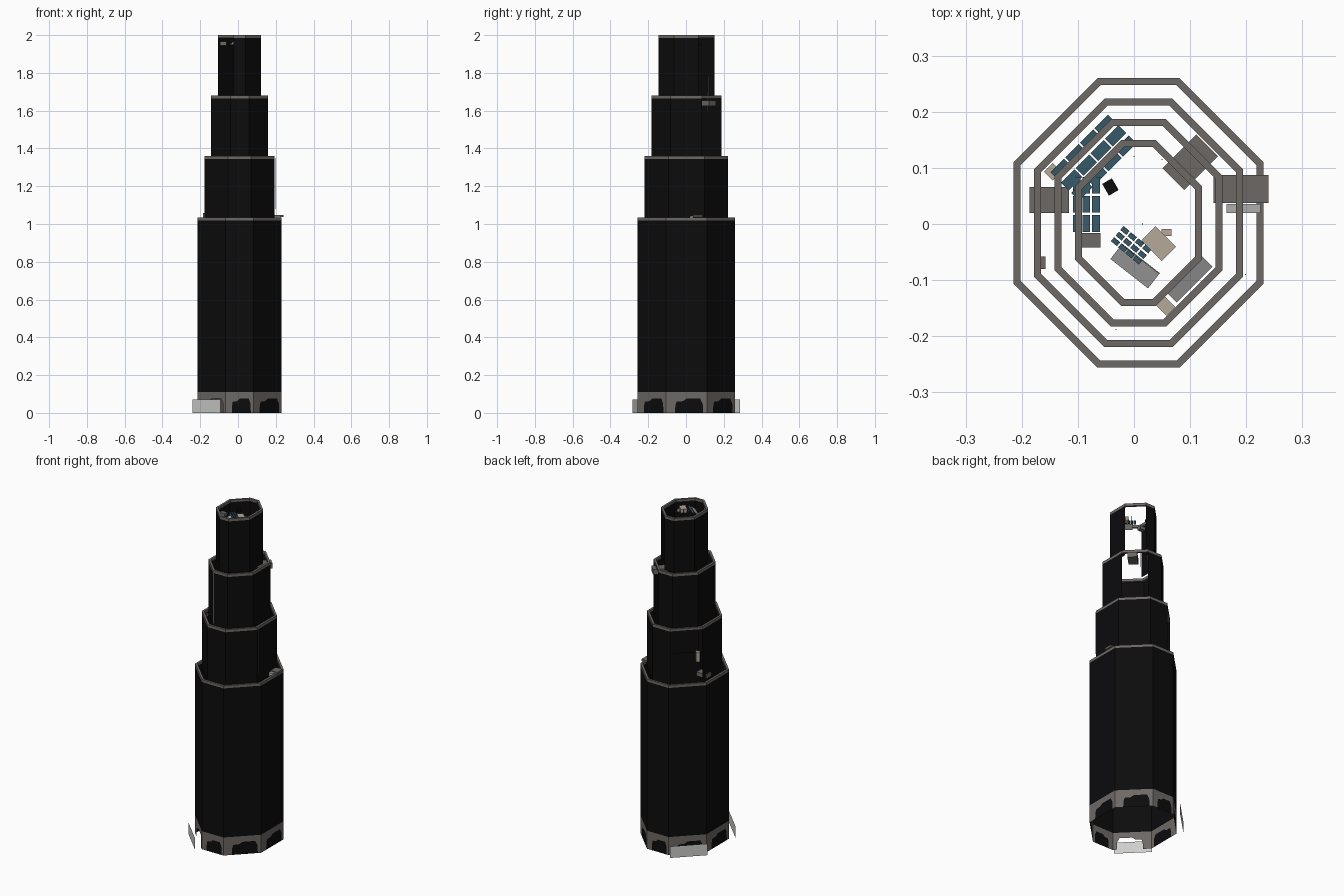
import bpy, bmesh, math
from mathutils import Vector, Matrix

if "Cube" in bpy.data.objects:
    bpy.data.objects.remove(bpy.data.objects["Cube"])

CX, CY = 0.008, 0.002


def mat(name, rgb):
    m = bpy.data.materials.new(name)
    m.diffuse_color = (*rgb, 1)
    m.use_nodes = True
    m.node_tree.nodes["Principled BSDF"].inputs["Base Color"].default_value = m.diffuse_color
    return m


BLACK = mat("black glass", (0.0035, 0.0035, 0.004))
STONE = mat("warm grey stone", (0.155, 0.14, 0.13))
PALE = mat("pale panel", (0.62, 0.62, 0.61))
BLUE = mat("solar blue", (0.05, 0.13, 0.18))
BEIGE = mat("beige unit", (0.46, 0.40, 0.32))
METAL = mat("light metal", (0.42, 0.42, 0.42))
GREY = mat("equipment grey", (0.15, 0.14, 0.13))


def mesh_obj(name, quads, mats):
    """quads: list of (points, material index)."""
    bm = bmesh.new()
    for pts, mi in quads:
        f = bm.faces.new([bm.verts.new(p) for p in pts])
        f.material_index = mi
    bmesh.ops.remove_doubles(bm, verts=bm.verts, dist=1e-5)
    me = bpy.data.meshes.new(name)
    bm.to_mesh(me)
    bm.free()
    for m in mats:
        me.materials.append(m)
    ob = bpy.data.objects.new(name, me)
    bpy.context.collection.objects.link(ob)
    return ob


def octagon(hx, hy, c, inset=0.0):
    """Counter-clockwise from the left end of the front side."""
    hx, hy, c = hx - inset, hy - inset, c - 0.586 * inset
    p = [(-hx + c, -hy), (hx - c, -hy), (hx, -hy + c), (hx, hy - c),
         (hx - c, hy), (-hx + c, hy), (-hx, hy - c), (-hx, -hy + c)]
    return [(x + CX, y + CY) for x, y in p]


def sides(o):
    return [(o[i], o[(i + 1) % 8]) for i in range(8)]


def box(name, center, size, m, yaw=0.0, tilt=0.0):
    bm = bmesh.new()
    M = (Matrix.Translation(center) @ Matrix.Rotation(math.radians(yaw), 4, 'Z')
         @ Matrix.Rotation(math.radians(tilt), 4, 'X') @ Matrix.Diagonal((*size, 1)))
    bmesh.ops.create_cube(bm, size=1, matrix=M)
    me = bpy.data.meshes.new(name)
    bm.to_mesh(me)
    bm.free()
    me.materials.append(m)
    ob = bpy.data.objects.new(name, me)
    bpy.context.collection.objects.link(ob)
    return ob


# side numbers: 0 front, 1 front right, 2 right, 3 back right, 4 back, 5 back left, 6 left, 7 front left
# hx, hy, chamfer, bottom, top, open sides
TIERS = [(0.223, 0.258, 0.150, 0.11, 1.035, ()),
         (0.1865, 0.2215, 0.126, 1.02, 1.36, (5,)),
         (0.150, 0.185, 0.101, 1.345, 1.68, (3,)),
         (0.1135, 0.148, 0.083, 1.67, 2.0, (3, 7))]
RIM = 0.016

for n, (hx, hy, c, z0, z1, gaps) in enumerate(TIERS, 1):
    # thin glass shell of the tier
    outer, inner = octagon(hx, hy, c), octagon(hx, hy, c, 0.0125)
    walls = [([(*a, z0), (*b, z0), (*b, z1 - RIM), (*a, z1 - RIM)], 0)
             for i, (a, b) in enumerate(sides(outer)) if i not in gaps]
    mesh_obj(f"tier_{n}_wall", walls, [BLACK])
    # parapet ring
    q = []
    zb = z1 - RIM
    for (a, b), (d, e) in zip(sides(outer), sides(inner)):
        q += [([(*a, zb), (*b, zb), (*b, z1), (*a, z1)], 0),
              ([(*a, z1), (*b, z1), (*e, z1), (*d, z1)], 0),
              ([(*e, zb), (*d, zb), (*d, z1), (*e, z1)], 0),
              ([(*a, zb), (*d, zb), (*e, zb), (*b, zb)], 0)]
    mesh_obj(f"tier_{n}_parapet", q, [STONE])

# ground floor band with stepped dark shop openings
PROFILE = [(0, 0), (0.22, 0), (0.23, 0.04), (0.26, 0.06), (0.42, 0.062),
           (0.5, 0.075), (0.84, 0.075), (0.87, 0.06), (0.9, 0.05), (0.91, 0), (1, 0)]
H = 0.11
quads = []
base = octagon(*TIERS[0][:3])
for i, (a, b) in enumerate(sides(base)):
    A, B = Vector(a), Vector(b)
    for (u0, h0), (u1, h1) in zip(PROFILE, PROFILE[1:]):
        p, r = A.lerp(B, u0), A.lerp(B, u1)
        quads.append(([(*p, h0), (*r, h1), (*r, H), (*p, H)], 0))
        low = [(*p, 0), (*r, 0)]
        if h1 > 0:
            low.append((*r, h1))
        if h0 > 0:
            low.append((*p, h0))
        if len(low) > 2 and i != 7:
            quads.append((low, 1))
mesh_obj("ground_floor_band", quads, [STONE, BLACK])

# free-standing pale panels before the two left corners
for name, i, off in (("front_left_panel", 7, (-0.027, -0.027)),
                     ("back_left_panel", 5, (-0.027, 0.027))):
    a, b = [Vector(p) + Vector(off) for p in sides(base)[i]]
    mesh_obj(name, [([(*a, 0), (*b, 0), (*b, 0.07), (*a, 0.07)], 0)], [PALE])


def solar_rows(name, x, y, z, rows, cols, w, d, yaw, tilt, row_gap):
    ry = math.radians(yaw)
    ux, uy = Vector((math.cos(ry), math.sin(ry))), Vector((-math.sin(ry), math.cos(ry)))
    for r in range(rows):
        for k in range(cols):
            p = Vector((x, y)) + ux * (k - (cols - 1) / 2) * (w + 0.003) \
                + uy * (r - (rows - 1) / 2) * row_gap
            box(f"{name}_{r}_{k}", (p.x, p.y, z), (w, d, 0.002), BLUE, yaw, tilt)


# equipment on the top roof
solar_rows("top_solar", -0.005, -0.038, 1.972, 3, 4, 0.014, 0.009, -40, 20, 0.013)
box("top_unit", (0.044, -0.035, 1.968), (0.052, 0.036, 0.024), BEIGE, -45)
box("top_unit_small", (0.058, -0.015, 1.964), (0.018, 0.012, 0.014), BEIGE)
box("top_canopy", (0.002, -0.075, 1.958), (0.085, 0.036, 0.004), METAL, -38, 25)
box("top_left_unit", (-0.078, -0.029, 1.955), (0.036, 0.026, 0.02), GREY)
box("top_dish_base", (-0.042, 0.066, 1.95), (0.02, 0.024, 0.012), BLACK, 30)
box("top_antenna", (0.015, 0.0, 1.965), (0.002, 0.002, 0.05), BLACK)

# equipment on the lower roofs
solar_rows("mid_solar_diagonal", -0.072, 0.118, 1.335, 3, 4, 0.034, 0.02, 45, 15, 0.026)
solar_rows("mid_solar_left", -0.085, 0.035, 1.335, 3, 3, 0.014, 0.03, 0, 10, 0.034)
box("corner_plant", (0.1, 0.11, 1.64), (0.085, 0.055, 0.03), GREY, 45)
box("right_plant", (0.191, 0.062, 1.042), (0.098, 0.05, 0.012), GREY)
box("right_plant_louvre", (0.195, 0.028, 1.032), (0.06, 0.016, 0.02), METAL)
box("left_plant", (-0.151, 0.043, 1.045), (0.07, 0.046, 0.024), GREY)
box("left_vent", (-0.163, -0.069, 1.33), (0.01, 0.022, 0.016), GREY)
box("hung_unit", (-0.145, 0.093, 1.17), (0.022, 0.022, 0.06), BEIGE, 45)
box("corner_canopy", (0.098, -0.098, 1.64), (0.09, 0.03, 0.004), METAL, 45, 25)
box("corner_unit", (0.055, -0.145, 1.33), (0.03, 0.022, 0.02), BEIGE, -45)

# thin masts
for name, x, y, z0, z1 in (("front_mast", -0.032, -0.188, 1.36, 1.67),
                           ("right_mast", 0.199, -0.09, 1.08, 1.35),
                           ("back_mast", 0.05, 0.115, 1.6, 1.695),
                           ("inner_mast", 0.0, 0.12, 1.66, 1.78)):
    box(name, (x, y, (z0 + z1) / 2), (0.002, 0.002, z1 - z0), METAL)
